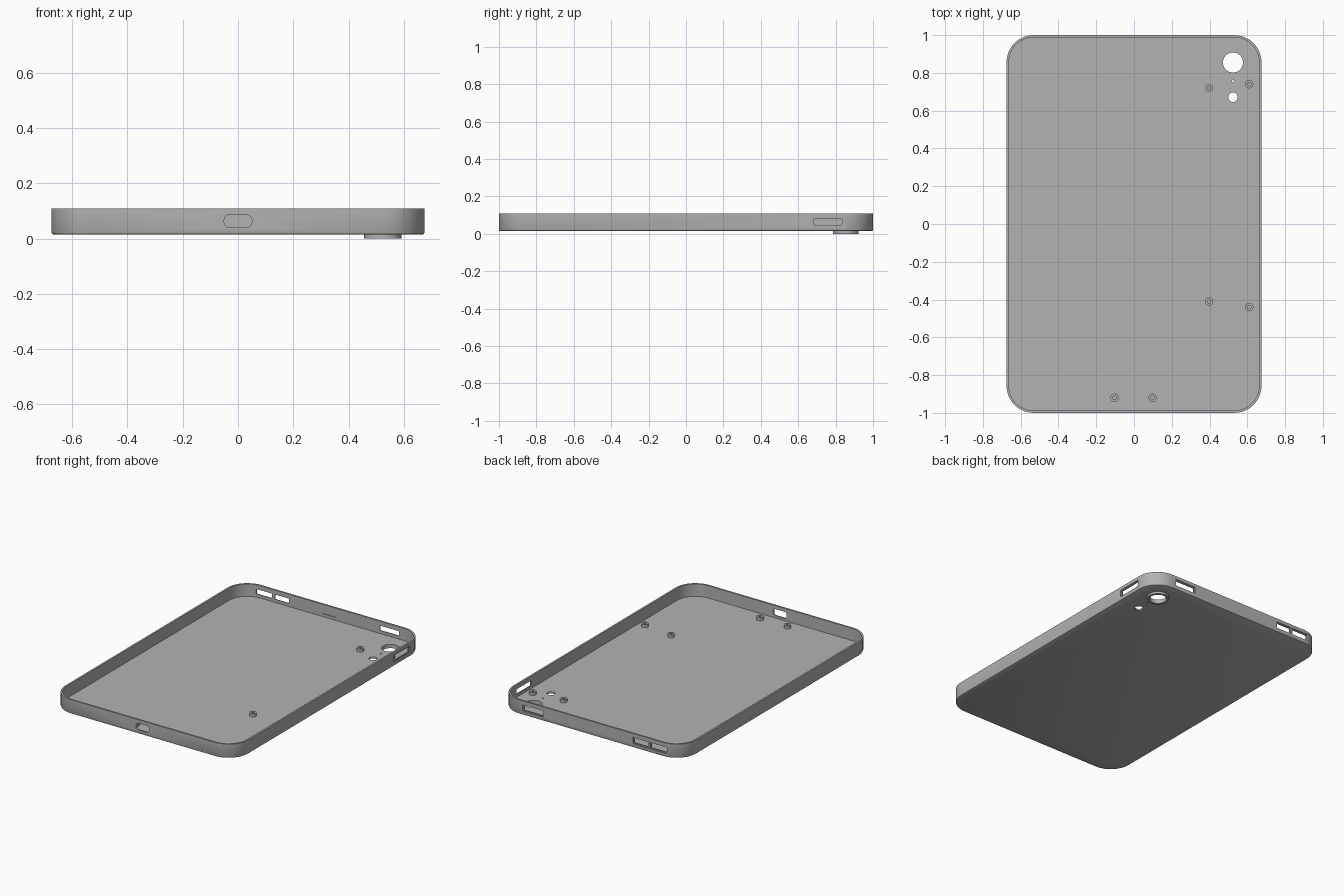
import bpy, bmesh, math

if "Cube" in bpy.data.objects:
    bpy.data.objects.remove(bpy.data.objects["Cube"])

grey = bpy.data.materials.new("shell grey")
grey.use_nodes = True
colour = (0.45, 0.45, 0.45, 1)
grey.diffuse_color = colour
grey.node_tree.nodes["Principled BSDF"].inputs["Base Color"].default_value = colour

WIDTH, LENGTH, RADIUS = 1.35, 2.0, 0.145
BASE, TOP, WALL, FLOOR = 0.015, 0.108, 0.012, 0.026


def rounded(w, h, r, steps=12):
    """Outline of a rounded rectangle, anticlockwise."""
    pts = []
    for quarter, (sx, sy) in enumerate([(1, 1), (-1, 1), (-1, -1), (1, -1)]):
        for i in range(steps + 1):
            a = math.pi / 2 * (quarter + i / steps)
            pts.append((sx * (w / 2 - r) + r * math.cos(a),
                        sy * (h / 2 - r) + r * math.sin(a)))
    return pts


def circle(r, n=48):
    return [(r * math.cos(2 * math.pi * i / n), r * math.sin(2 * math.pi * i / n))
            for i in range(n)]


def loft(name, sections, location=(0, 0, 0), rotation=(0, 0, 0), loop=False):
    """Skin a stack of (outline, height) sections; cap the ends or join them."""
    bm = bmesh.new()
    rings = [[bm.verts.new((x, y, z)) for x, y in pts] for pts, z in sections]
    pairs = list(zip(rings, rings[1:])) + ([(rings[-1], rings[0])] if loop else [])
    n = len(rings[0])
    for a, b in pairs:
        for i in range(n):
            j = (i + 1) % n
            bm.faces.new((a[i], a[j], b[j], b[i]))
    if not loop:
        bm.faces.new(rings[0][::-1])
        bm.faces.new(rings[-1])
    bmesh.ops.recalc_face_normals(bm, faces=bm.faces)
    mesh = bpy.data.meshes.new(name)
    bm.to_mesh(mesh)
    bm.free()
    mesh.materials.append(grey)
    obj = bpy.data.objects.new(name, mesh)
    obj.location, obj.rotation_euler = location, rotation
    bpy.context.collection.objects.link(obj)
    return obj


def smooth(obj):
    bpy.ops.object.select_all(action='DESELECT')
    obj.select_set(True)
    bpy.context.view_layer.objects.active = obj
    bpy.ops.object.shade_smooth_by_angle(angle=math.radians(35))


def shell_section(inset, z):
    return rounded(WIDTH - 2 * inset, LENGTH - 2 * inset, RADIUS - inset), z


# Open tray with softened lower edge
shell = loft("tray_shell", [
    shell_section(0.006, BASE), shell_section(0.002, BASE + 0.002),
    shell_section(0, BASE + 0.006), shell_section(0, TOP),
    shell_section(WALL, TOP), shell_section(WALL, FLOOR)])

cutters = []


def port(name, side, centre, width, height=0.045, r=0.004, z=0.0625,
         depth=0.06, offset=0.0):
    """Cutter through the front, back or right wall."""
    spot, turn = {
        "front": ((centre, -LENGTH / 2 + offset, z), 0),
        "back": ((centre, LENGTH / 2 - offset, z), 0),
        "right": ((WIDTH / 2 - offset, centre, z), math.pi / 2)}[side]
    outline = rounded(width, height, r, 6)
    cutters.append(loft(name + "_cutter", [(outline, -depth / 2), (outline, depth / 2)],
                        spot, (math.pi / 2, 0, turn)))


# Button openings, each with a shallow outer recess
for name, side, low, high in [
        ("side_button", "right", 0.683, 0.835), ("power_button", "back", 0.354, 0.495),
        ("volume_down", "back", -0.42, -0.318), ("volume_up", "back", -0.557, -0.442)]:
    mid, width = (low + high) / 2, high - low
    port(name, side, mid, width, 0.032)
    port(name + "_recess", side, mid, width + 0.016, depth=0.012)

# Charging port and inner groove of the back wall
port("charging_port", "front", 0, 0.1, r=0.018)
port("inner_groove", "back", -0.015, 0.1, 0.006, 0.002, 0.048, 0.008, WALL)

# Camera, flash and microphone holes
CAMERA = (0.524, 0.855)
for name, y, r in [("camera", CAMERA[1], 0.053), ("flash", 0.671, 0.025),
                   ("microphone", 0.756, 0.006)]:
    cutters.append(loft(name + "_cutter", [(circle(r), -0.05), (circle(r), 0.06)],
                        (CAMERA[0], y, 0)))

# Apply the cutters, then remove them
for cutter in cutters:
    mod = shell.modifiers.new(cutter.name, 'BOOLEAN')
    mod.operation, mod.solver, mod.object = 'DIFFERENCE', 'EXACT', cutter
bpy.context.view_layer.update()
result = bpy.data.meshes.new_from_object(
    shell.evaluated_get(bpy.context.evaluated_depsgraph_get()))
shell.modifiers.clear()
shell.data = result
for cutter in cutters:
    bpy.data.objects.remove(cutter)
smooth(shell)

# Raised ring around the camera hole
smooth(loft("camera_ring", [
    (circle(0.053), 0), (circle(0.068), 0),
    (circle(0.068), BASE + 0.002), (circle(0.053), BASE + 0.002)],
    (*CAMERA, 0), loop=True))

# Screw posts with blind holes
for i, (x, y) in enumerate([(0.397, 0.72), (0.61, 0.74), (0.397, -0.41),
                            (0.61, -0.44), (-0.103, -0.92), (0.098, -0.92)]):
    smooth(loft(f"screw_post_{i + 1}", [
        (circle(0.022, 32), -0.002), (circle(0.022, 32), 0.02),
        (circle(0.009, 32), 0.02), (circle(0.009, 32), 0.001)], (x, y, FLOOR)))
